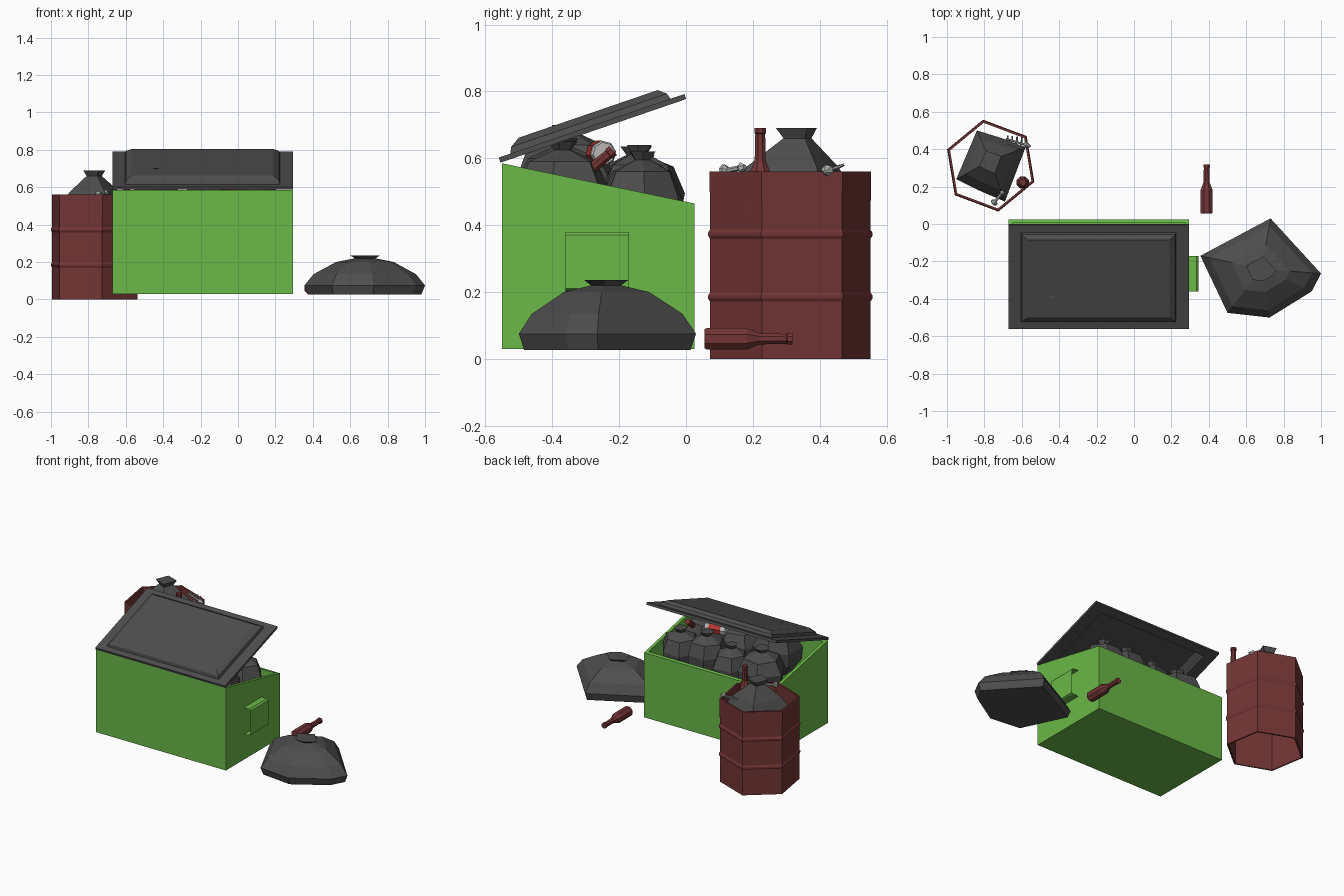
import bpy, bmesh, math, random
from mathutils import Matrix, Vector

if "Cube" in bpy.data.objects:
    bpy.data.objects.remove(bpy.data.objects["Cube"])

random.seed(4)


def material(name, rgb):
    m = bpy.data.materials.new(name)
    m.diffuse_color = (*rgb, 1)
    m.use_nodes = True
    m.node_tree.nodes["Principled BSDF"].inputs["Base Color"].default_value = m.diffuse_color
    return m


GREEN = material("green_paint", (0.145, 0.48, 0.065))
RED = material("red_paint", (0.17, 0.035, 0.035))
DARK = material("dark_plastic", (0.075, 0.075, 0.075))
LABEL = material("can_label", (0.5, 0.04, 0.03))
PALE = material("pale_bone", (0.42, 0.46, 0.42))
METAL = material("can_metal", (0.5, 0.5, 0.5))


def loft(name, rings, mat, matrix=Matrix(), caps=True, loop=False):
    """Skin equal-length point rings; cap the ends or join last to first."""
    bm = bmesh.new()
    rows = [[bm.verts.new(matrix @ Vector(p)) for p in r] for r in rings]
    pairs = list(zip(rows, rows[1:])) + ([(rows[-1], rows[0])] if loop else [])
    n = len(rows[0])
    for a, b in pairs:
        for i in range(n):
            j = (i + 1) % n
            bm.faces.new((a[i], a[j], b[j], b[i]))
    if caps and not loop:
        bm.faces.new(rows[0])
        bm.faces.new(rows[-1])
    bmesh.ops.recalc_face_normals(bm, faces=bm.faces)
    me = bpy.data.meshes.new(name)
    bm.to_mesh(me)
    bm.free()
    me.materials.append(mat)
    ob = bpy.data.objects.new(name, me)
    bpy.context.collection.objects.link(ob)
    return ob


def ngon(r, z, n, start=0.0):
    return [(r * math.cos(start + math.tau * i / n),
             r * math.sin(start + math.tau * i / n), z) for i in range(n)]


def lathe(name, profile, n, mat, matrix, start=0.0):
    return loft(name, [ngon(r, z, n, start) for r, z in profile], mat, matrix)


def rect(x0, x1, y0, y1, z):
    h = z if callable(z) else lambda y: z
    return [(x0, y0, h(y0)), (x1, y0, h(y0)), (x1, y1, h(y1)), (x0, y1, h(y1))]


def aim(base, direction):
    q = Vector((0, 0, 1)).rotation_difference(Vector(direction))
    return Matrix.Translation(base) @ q.to_matrix().to_4x4()


# Dumpster body: open box with a rim sloping down to the back
rim = lambda y: 0.585 - 0.12 * (y + 0.55) / 0.575
W, T = (-0.67, 0.295, -0.55, 0.025), 0.02
inner = (W[0] + T, W[1] - T, W[2] + T, W[3] - T)
loft("dumpster_body", [rect(*inner, 0.05), rect(*inner, rim),
                       rect(*W, rim), rect(*W, 0.03)], GREEN)

# Side handle: bent sheet strip
me = bpy.data.meshes.new("side_handle")
path = [(0.295, 0.38), (0.335, 0.38), (0.345, 0.37), (0.345, 0.21), (0.335, 0.205), (0.295, 0.20)]
verts = [(x, y, z) for x, z in path for y in (-0.36, -0.17)]
me.from_pydata(verts, [], [(2 * i, 2 * i + 2, 2 * i + 3, 2 * i + 1) for i in range(len(path) - 1)])
me.materials.append(GREEN)
bpy.context.collection.objects.link(bpy.data.objects.new("side_handle", me))

# Tilted lid: plate with a raised panel, hollow underneath
tilt = Matrix.Translation((0, -0.555, 0.587)) @ Matrix.Rotation(math.radians(18.9), 4, 'X')
loft("lid", [rect(-0.56, 0.18, 0.085, 0.505, 0.042),
             rect(-0.592, 0.212, 0.05, 0.53, 0.02),
             rect(-0.592, 0.212, 0.05, 0.53, 0),
             rect(-0.67, 0.295, 0, 0.587, 0),
             rect(-0.67, 0.295, 0, 0.587, 0.016),
             rect(-0.605, 0.225, 0.037, 0.543, 0.016),
             rect(-0.6, 0.22, 0.045, 0.538, 0.034),
             rect(-0.57, 0.19, 0.076, 0.515, 0.053)], DARK, tilt)

# Hexagonal barrel with two ribs and thin walls
R, HEX = 0.243, math.radians(39.5)
outer = [(R, 0)]
for z in (0.185, 0.373):
    outer += [(R, z - 0.014), (R + 0.006, z - 0.005), (R + 0.006, z + 0.005), (R, z + 0.014)]
outer += [(R + 0.002, 0.56), (R - 0.011, 0.56), (R - 0.011, 0)]
loft("barrel", [ngon(r, z, 6, HEX) for r, z in outer], RED,
     Matrix.Translation((-0.766, 0.312, 0)), loop=True)


# Tied bags: an outline scaled about the knot, ring by ring
def bag(name, outline, knot, rings, jitter=0.0):
    cx, cy = knot
    rows = []
    for k, (s, z) in enumerate(rings):
        last = k >= len(rings) - 2
        row = []
        for x, y in outline:
            f = s * (1 + (0 if last else random.uniform(-jitter, jitter)))
            row.append((cx + (x - cx) * f, cy + (y - cy) * f, z))
        rows.append(row)
    loft(name, rows, DARK)


bag("ground_bag", [(0.355, -0.17), (0.73, 0.03), (1.0, -0.265), (0.95, -0.36),
                   (0.725, -0.5), (0.5, -0.475)], (0.68, -0.24),
    [(0.94, 0.027), (1.0, 0.075), (0.85, 0.135), (0.48, 0.2), (0.17, 0.22), (0.25, 0.236)])

bag("barrel_bag", [(-0.95, 0.24), (-0.84, 0.5), (-0.71, 0.46), (-0.58, 0.41),
                   (-0.69, 0.12), (-0.83, 0.18)], (-0.77, 0.34),
    [(0.6, 0.33), (0.95, 0.4), (1.0, 0.5), (0.72, 0.575), (0.22, 0.66), (0.32, 0.69)])

# Bags in the dumpster: x, y, radius, top height
heap = [(0.13, -0.13, 0.13, 0.62), (-0.06, -0.14, 0.13, 0.64), (-0.25, -0.13, 0.12, 0.61),
        (-0.46, -0.15, 0.15, 0.635), (-0.44, -0.35, 0.15, 0.70), (-0.16, -0.37, 0.15, 0.66),
        (0.1, -0.37, 0.14, 0.65)]
for i, (x, y, r, top) in enumerate(heap):
    a = random.uniform(0, 1)
    outline = [(x + p[0] * random.uniform(0.92, 1.06), y + p[1] * random.uniform(0.92, 1.06))
               for p in ngon(r, 0, 6, a)]
    bag(f"dumpster_bag_{i + 1}", outline, (x, y),
        [(0.6, top - 0.3), (0.95, top - 0.22), (1.0, top - 0.14), (0.75, top - 0.06),
         (0.2, top - 0.025), (0.33, top)], 0.06)

# Bottles: on the ground, in the barrel and in the heap
bottle = [(0.031, 0), (0.035, 0.006), (0.035, 0.125), (0.018, 0.165), (0.016, 0.245),
          (0.019, 0.247), (0.019, 0.263)]
for name, base, d in (("ground_bottle", (0.388, 0.056, 0.06), (0, 1, 0)),
                      ("barrel_bottle", (-0.595, 0.222, 0.428), (0, 0, 1)),
                      ("heap_bottle", (0.14, -0.42, 0.455), (0, 0.77, 0.64))):
    lathe(name, bottle, 8, RED, aim(base, d), math.pi / 8)

# Tin can lying on the heap, with a coloured label
can = aim((0.02, -0.245, 0.615), (-1, -0.15, 0))
lathe("can", [(0.033, 0), (0.038, 0.01), (0.038, 0.13), (0.033, 0.14)], 8, METAL, can)
lathe("can_label", [(0.039, 0.03), (0.039, 0.11)], 8, LABEL, can)

# Fish skeleton resting against the barrel bag
fish = aim((-0.685, 0.455, 0.575), (1, -0.3, -0.12))
lathe("fish_spine", [(0.006, 0), (0.006, 0.11)], 6, PALE, fish)
lathe("fish_head", [(0.008, 0.1), (0.02, 0.112), (0.004, 0.14)], 6, PALE, fish)
for i in range(4):
    for s in (-1, 1):
        rib = fish @ aim((0, 0, 0.01 + 0.026 * i), (0, s, -0.3))
        lathe(f"fish_rib_{i}_{s}", [(0.005, 0), (0.004, 0.022 + 0.005 * i)], 4, PALE, rib)

# Loose bone at the barrel rim
bone = aim((-0.755, 0.105, 0.56), (0.6, 0.75, 0.15))
lathe("bone", [(0.008, 0), (0.02, 0.008), (0.02, 0.018), (0.008, 0.026), (0.008, 0.07),
               (0.016, 0.078), (0.008, 0.092)], 6, PALE, bone)
